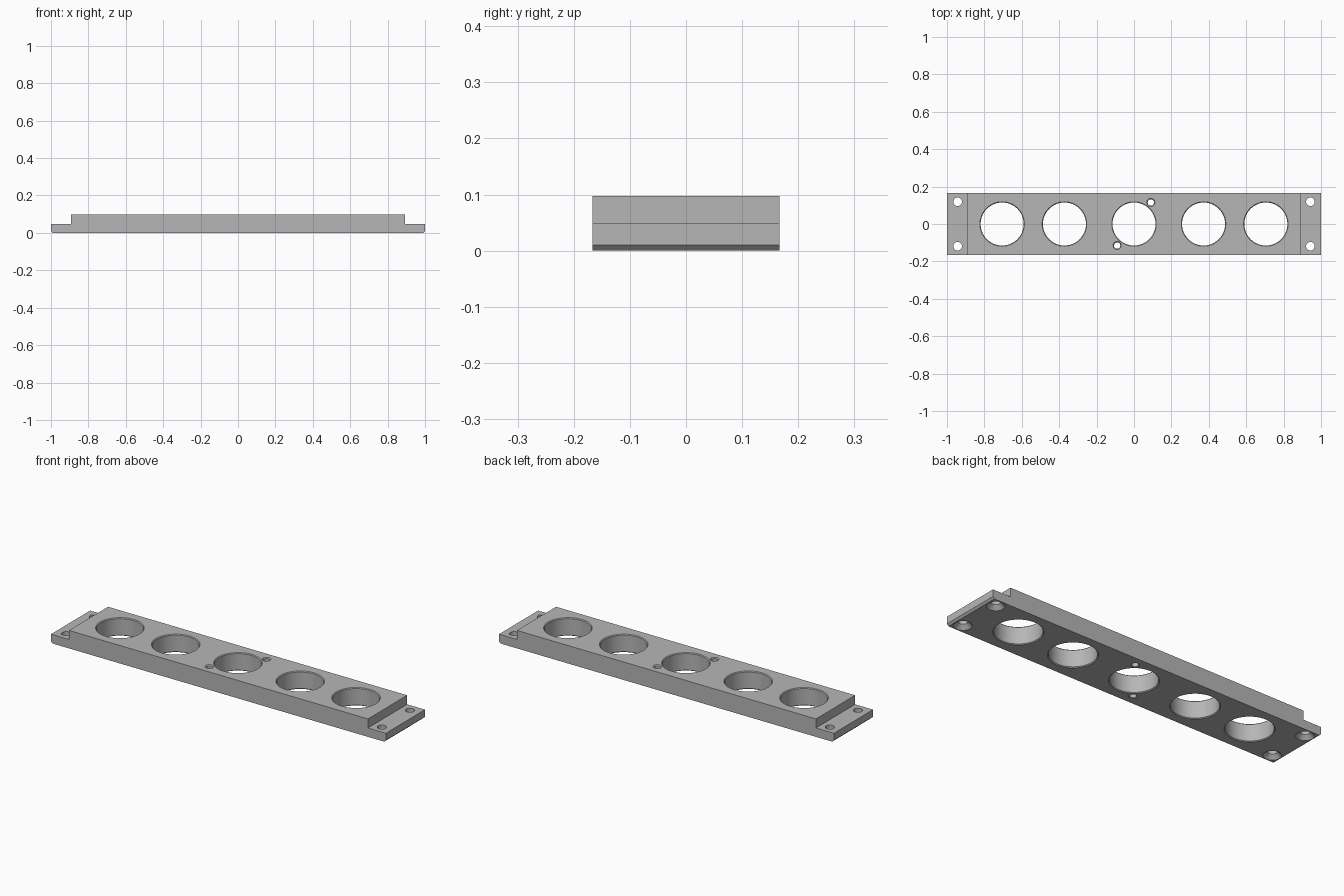
import bpy
import bmesh
from math import cos, sin, tau, radians

cube = bpy.data.objects.get("Cube")
if cube:
    bpy.data.objects.remove(cube, do_unlink=True)

HALF_WIDTH = 0.167
HEIGHT = 0.097
STEP_Z = 0.048
STEP_X = 0.893
CHAMFER = 0.01
OVER = 0.02  # how far cutters reach past the faces

grey = bpy.data.materials.new("plain_grey")
grey.use_nodes = True
colour = (0.47, 0.47, 0.47, 1)
grey.diffuse_color = colour
grey.node_tree.nodes["Principled BSDF"].inputs["Base Color"].default_value = colour


def make_object(name, bm):
    bmesh.ops.recalc_face_normals(bm, faces=bm.faces)
    mesh = bpy.data.meshes.new(name)
    bm.to_mesh(mesh)
    bm.free()
    mesh.materials.append(grey)
    obj = bpy.data.objects.new(name, mesh)
    bpy.context.collection.objects.link(obj)
    return obj


def add_lathe(bm, x, y, profile, sides):
    """Closed turned solid from (radius, z) pairs, bottom to top."""
    rings = [[bm.verts.new((x + r * cos(tau * i / sides), y + r * sin(tau * i / sides), z))
              for i in range(sides)] for r, z in profile]
    for low, high in zip(rings, rings[1:]):
        for i in range(sides):
            j = (i + 1) % sides
            bm.faces.new((low[i], low[j], high[j], high[i]))
    bm.faces.new(rings[0][::-1])
    bm.faces.new(rings[-1])


def bore(radius, low_chamfer, high_chamfer, top):
    """Straight hole with a 45 degree chamfer at either mouth."""
    profile = [(radius + low_chamfer, -OVER)]
    if low_chamfer:
        profile += [(radius + low_chamfer, 0), (radius, low_chamfer)]
    if high_chamfer:
        profile += [(radius, top - high_chamfer), (radius + high_chamfer, top)]
    profile.append((radius + high_chamfer, top + OVER))
    return profile


# Stepped bar: side outline extruded along y
right_half = [(1 - CHAMFER, 0), (1, CHAMFER), (1, STEP_Z), (STEP_X, STEP_Z), (STEP_X, HEIGHT)]
outline = right_half + [(-x, z) for x, z in reversed(right_half)]
bm = bmesh.new()
side = bm.faces.new([bm.verts.new((x, -HALF_WIDTH, z)) for x, z in outline])
grown = bmesh.ops.extrude_face_region(bm, geom=[side])
moved = [g for g in grown["geom"] if isinstance(g, bmesh.types.BMVert)]
bmesh.ops.translate(bm, verts=moved, vec=(0, 2 * HALF_WIDTH, 0))
bar = make_object("mounting_bar", bm)

# Hole cutters
bm = bmesh.new()
for x in (-0.705, -0.372, 0, 0.372, 0.705):
    add_lathe(bm, x, 0, bore(0.115, 0.004, 0.004, HEIGHT), 96)
for s in (-1, 1):
    add_lathe(bm, s * 0.09, s * 0.115, bore(0.017, 0.003, 0.005, HEIGHT), 32)
    for t in (-1, 1):
        add_lathe(bm, s * 0.943, t * 0.119, bore(0.023, 0.021, 0, STEP_Z), 40)
cutter = make_object("hole_cutter", bm)
cutter.hide_render = True

# Cut the holes, then shade
cut = bar.modifiers.new("holes", "BOOLEAN")
cut.operation = "DIFFERENCE"
cut.solver = "EXACT"
cut.object = cutter
for other in bpy.context.selected_objects:
    other.select_set(False)
bpy.context.view_layer.objects.active = bar
bar.select_set(True)
bpy.ops.object.modifier_apply(modifier=cut.name)
bpy.data.objects.remove(cutter, do_unlink=True)
bpy.ops.object.shade_smooth_by_angle(angle=radians(30))
